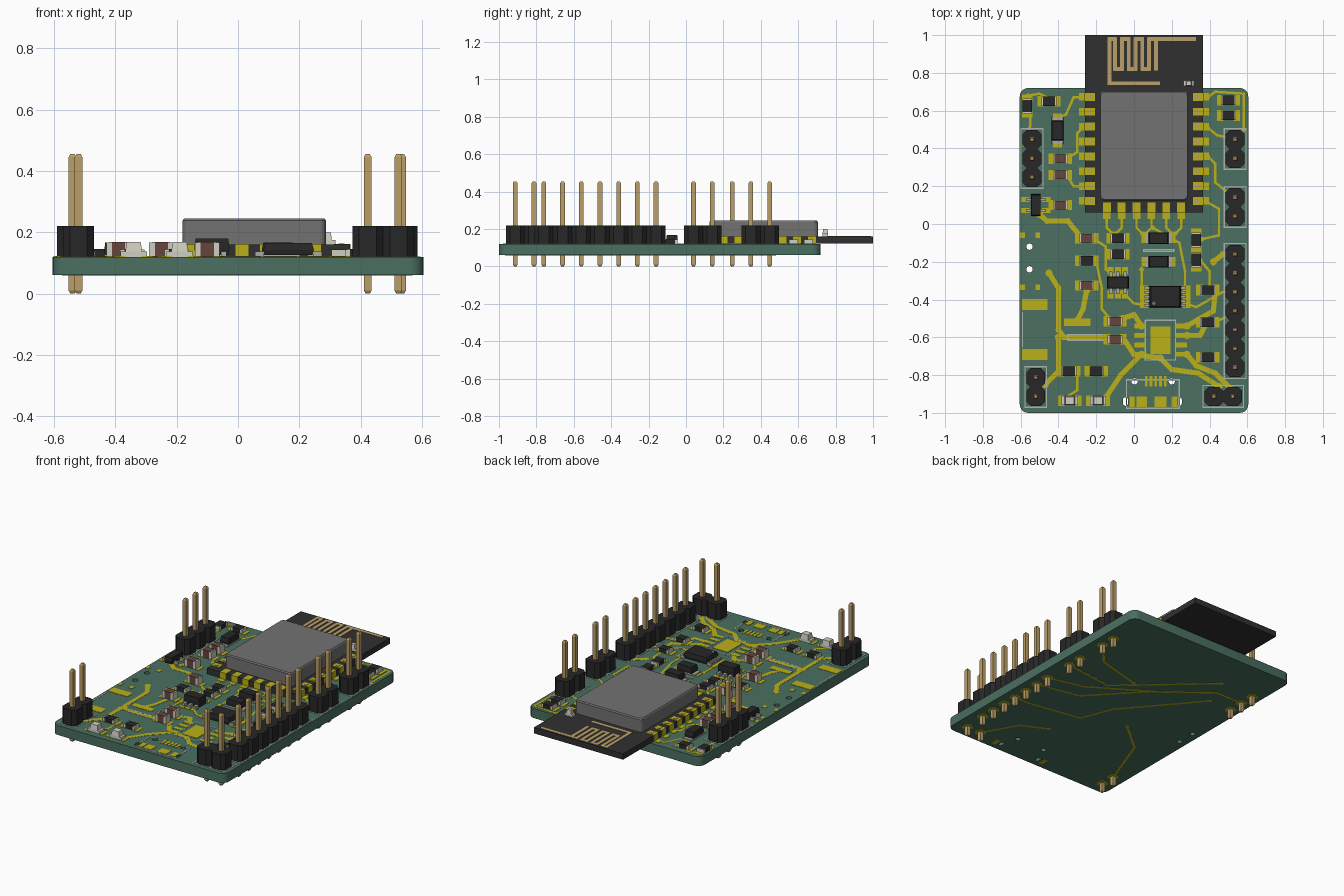
import bpy, bmesh
from math import sin, cos, pi
from mathutils import Vector

if "Cube" in bpy.data.objects:
    bpy.data.objects.remove(bpy.data.objects["Cube"])

COL = dict(green=(.069, .162, .117), copper=(.5, .44, .01), gold=(.5, .35, .14),
           black=(.02, .02, .02), dark=(.03, .03, .03), can=(.17, .17, .17),
           white=(.62, .62, .54), brown=(.13, .06, .045), silk=(.42, .47, .43), steel=(.4, .4, .38))
MATS = {}
for key, c in COL.items():
    MATS[key] = bpy.data.materials.new(key)
    MATS[key].diffuse_color = (*c, 1)

BOT, TOP = .06, .12   # board faces
MOD = .16             # radio module top face


def finish(bm, name, mat):
    bmesh.ops.recalc_face_normals(bm, faces=bm.faces)
    me = bpy.data.meshes.new(name)
    bm.to_mesh(me)
    bm.free()
    ob = bpy.data.objects.new(name, me)
    bpy.context.collection.objects.link(ob)
    me.materials.append(MATS[mat])


def prism(bm, pts, levels):
    """Stack of outlines: levels are (z, scale about centre)."""
    c = sum((Vector(p) for p in pts), Vector((0, 0))) / len(pts)
    rings = []
    for z, s in levels:
        rings.append([bm.verts.new((*(c + (Vector(p) - c) * s), z)) for p in pts])
    for a, b in zip(rings, rings[1:]):
        for i in range(len(pts)):
            j = (i + 1) % len(pts)
            bm.faces.new((a[i], a[j], b[j], b[i]))
    bm.faces.new(rings[0][::-1])
    bm.faces.new(rings[-1])


def rect(x, y, sx, sy, r=0, n=1):
    """Rectangle outline; r rounds (n > 1) or chamfers (n = 1) the corners."""
    out = []
    for k, (u, v) in enumerate(((1, 1), (-1, 1), (-1, -1), (1, -1))):
        if not r:
            out.append((x + u * sx / 2, y + v * sy / 2))
            continue
        for i in range(n + 1):
            a = (k + i / n) * pi / 2
            out.append((x + u * (sx / 2 - r) + r * cos(a), y + v * (sy / 2 - r) + r * sin(a)))
    return out


def disc(x, y, r, n=10):
    return [(x + r * cos(2 * pi * i / n), y + r * sin(2 * pi * i / n)) for i in range(n)]


def box(bm, x, y, sx, sy, z0, z1, top=1):
    prism(bm, rect(x, y, sx, sy), [(z0, 1), (z1, top)])


def trace(bm, pts, w, z0, z1, via=True):
    for a, b in zip(pts, pts[1:]):
        a, b = Vector(a), Vector(b)
        d = (b - a).normalized()
        n = Vector((-d.y, d.x)) * w / 2
        d *= w * .4
        prism(bm, [a - d - n, b + d - n, b + d + n, a - d + n], [(z0, 1), (z1, 1)])
    if via:
        for p in (pts[0], pts[-1]):
            prism(bm, disc(*p, w * .5 + .006), [(z0, 1), (z1, 1)])


# Board with round drill holes and connector slots
cu = bpy.data.curves.new("board", 'CURVE')
cu.dimensions, cu.fill_mode, cu.extrude = '2D', 'BOTH', (TOP - BOT) / 2
outlines = [rect(0, -.14, 1.21, 1.72, .045, 5)]
outlines += [disc(x, y, .017, 12) for x, y in ((-.553, -.12), (-.553, -.24), (.003, -.833), (.2, -.833))]
outlines += [rect(x, -.94, .026, .045, .0125, 4) for x in (-.045, .24)]
for pts in outlines:
    sp = cu.splines.new('POLY')
    sp.points.add(len(pts) - 1)
    for p, q in zip(sp.points, pts):
        p.co = (*q, 0, 1)
    sp.use_cyclic_u = True
tmp = bpy.data.objects.new("board_outline", cu)
bpy.context.collection.objects.link(tmp)
me = bpy.data.meshes.new_from_object(tmp.evaluated_get(bpy.context.evaluated_depsgraph_get()))
bpy.data.objects.remove(tmp)
board = bpy.data.objects.new("circuit_board", me)
board.location.z = (TOP + BOT) / 2
bpy.context.collection.objects.link(board)
me.materials.clear()
me.materials.append(MATS['green'])

# Pin headers: first pin x, y, count, step direction
HEADERS = [(-.54, .247, 3, 0, 1), (-.52, -.913, 2, 0, 1), (.535, .347, 2, 0, 1),
           (.535, .04, 2, 0, 1), (.535, -.76, 7, 0, 1), (.423, -.913, 2, 1, 0)]
pins, rings, silk = bmesh.new(), bmesh.new(), bmesh.new()
for k, (x0, y0, n, dx, dy) in enumerate(HEADERS):
    bm = bmesh.new()
    for i in range(n):
        x, y = x0 + i * dx * .1, y0 + i * dy * .1
        prism(bm, rect(x, y, .1, .1, .022), [(TOP, 1), (.22, 1)])
        prism(pins, rect(x, y, .025, .025), [(0, .55), (.01, 1), (.445, 1), (.455, .55)])
        prism(rings, disc(x, y, .034, 16), [(BOT - .0012, 1), (BOT, 1)])
    finish(bm, f"header_block_{k + 1}", 'black')
    cx, cy = x0 + dx * (n - 1) * .05, y0 + dy * (n - 1) * .05
    edge = rect(cx, cy, .115 + dx * (n - 1) * .1, .115 + dy * (n - 1) * .1)
    trace(silk, edge + edge[:1], .006, TOP, TOP + .0015, False)
finish(pins, "header_pins", 'gold')
finish(rings, "bottom_pin_pads", 'copper')

# Radio module: carrier, shield can, antenna, edge pads, indicator
bm = bmesh.new()
box(bm, .053, .53, .625, .94, TOP + .003, MOD)
finish(bm, "module_carrier", 'dark')
bm = bmesh.new()
prism(bm, rect(.053, .415, .468, .58, .02, 4), [(MOD, 1), (.238, 1), (.245, .98)])
finish(bm, "module_shield", 'can')
bm = bmesh.new()
zig = [(-.13, .98)]
for i in range(7):
    x = -.1 + i * .036
    zig += [(x, .98), (x, .82)] if i % 2 == 0 else [(x, .82), (x, .98)]
for path in ([(.13, .745), (-.13, .745), (-.13, .98)], zig, [(.116, .82), (.116, .98), (.32, .98)]):
    trace(bm, path, .02, MOD, MOD + .002, False)
finish(bm, "module_antenna", 'gold')
pads, holes, copper = bmesh.new(), bmesh.new(), bmesh.new()
for i in range(8):
    y = .122 + i * .0787
    for s in (-1, 1):
        x = .053 + s * .3125
        box(pads, x - s * .026, y, .056, .042, TOP, MOD + .002)
        box(holes, x - s * .028, y, .02, .02, MOD, MOD + .004)
        box(copper, x + s * .015, y, .035, .04, TOP, TOP + .002)
for i in range(6):
    x = -.144 + i * .0787
    box(pads, x, .085, .042, .056, TOP, MOD + .002)
    box(copper, x, .045, .04, .035, TOP, TOP + .002)
    trace(copper, [(x, .04), (x, -.02), (x + .03 * (-1) ** i, -.05)], .012, TOP, TOP + .001)
finish(pads, "module_edge_pads", 'copper')
finish(holes, "module_pad_centres", 'gold')
bm = bmesh.new()
box(bm, .29, .745, .055, .03, MOD, .175)
box(bm, .29, .745, .032, .03, .175, .2, .8)
finish(bm, "module_indicator", 'white')

# Chip resistors and capacitors: x, y, upright flag
RES = [(-.45, .65, 0), (-.565, .625, 1), (-.25, -.195, 0), (-.085, -.075, 0), (-.085, -.16, 0),
       (.33, -.085, 1), (.33, -.19, 1), (.39, -.35, 0), (.39, -.52, 0), (.39, -.705, 0),
       (-.345, -.78, 0), (-.2, -.78, 0), (.5, .655, 0), (.5, .575, 0)]
CAP = [(-.39, .345, 0), (-.39, .26, 0), (-.39, .1, 0), (-.25, -.075, 0), (-.25, -.325, 0),
       (-.1, -.515, 0), (-.1, -.61, 0)]


def chips(name, places, mat, h, length, width, end):
    body, ends = bmesh.new(), bmesh.new()
    for x, y, up in places:
        def put(bm, off, l, w, z):
            box(bm, x + (0 if up else off), y + (off if up else 0), w if up else l, l if up else w, TOP, z)
        put(body, 0, length - end, width, TOP + h)
        for s in (-1, 1):
            put(ends, s * (length - end) / 2, end, width + .001, TOP + h - .001)
            put(copper, s * (length / 2 + .004), .036, width + .008, TOP + .002)
    finish(body, name + "_bodies", mat)
    finish(ends, name + "_ends", 'white')


chips("resistor", RES, 'black', .025, .079, .049, .014)
chips("capacitor", CAP, 'brown', .048, .079, .046, .018)

# Diodes: tapered bodies with flat end leads
bm, leads = bmesh.new(), bmesh.new()
for x, y, up in ((.13, -.075, 0), (.13, -.2, 0), (-.405, .495, 1)):
    a, b = (.062, .105) if up else (.105, .062)
    prism(bm, rect(x, y, a, b), [(TOP + .003, .93), (.143, 1), (.167, .9)])
    box(leads, x, y, a if up else .145, .145 if up else b, TOP, TOP + .008, .98)
    for s in (-1, 1):
        box(copper, x + (0 if up else s * .065), y + (s * .065 if up else 0), .05, .05, TOP, TOP + .002)
finish(bm, "diode_bodies", 'black')

# Small ICs: x, y, size, top, lead count per side, lead axis (0: x sides, 1: y sides)
for k, (x, y, sx, sy, top, n, ax) in enumerate(((.165, -.385, .165, .115, .165, 5, 0),
                                                (-.085, -.31, .115, .065, .18, 3, 1),
                                                (-.52, .1, .052, .115, .165, 2, 0))):
    bm = bmesh.new()
    prism(bm, rect(x, y, sx, sy), [(TOP + .006, .94), ((TOP + top) / 2, 1), (top, .92)])
    finish(bm, f"chip_body_{k + 1}", 'black')
    span = sx if ax else sy
    for i in range(n):
        t = ((i + .5) / n - .5) * span
        for s in (-1, 1):
            d = s * ((sy if ax else sx) / 2 + .012)
            px, py, w, l = (x + t, y + d, .018, .03) if ax else (x + d, y + t, .03, .014)
            box(leads, px, py, w, l, TOP, TOP + .018)
            e = s * .018
            box(copper, px + (0 if ax else e), py + (e if ax else 0), w + .014, l + .012, TOP, TOP + .002)
bm = bmesh.new()
prism(bm, disc(.105, -.42, .009, 12), [(.164, 1), (.1665, 1)])
finish(bm, "chip_index_mark", 'can')
finish(leads, "component_leads", 'steel')

# Status lights
bm = bmesh.new()
for x in (-.34, -.19):
    box(bm, x, -.935, .085, .048, TOP, .138)
    box(bm, x, -.935, .055, .048, .138, .168, .82)
    for s in (-1, 1):
        box(copper, x + s * .045, -.935, .036, .055, TOP, TOP + .002)
finish(bm, "status_lights", 'white')

# Bare copper pads: x, y, width, depth
PADS = [(-.525, -.425, .135, .058), (-.525, -.69, .135, .058), (-.3, -.52, .14, .04),
        (.14, -.615, .105, .145), (.04, -.94, .055, .055), (.14, -.94, .065, .055), (.215, -.94, .035, .055),
        (-.01, -.94, .03, .055), (-.59, -.06, .025, .03), (-.51, -.06, .025, .03),
        (-.59, -.335, .025, .03), (-.51, -.335, .025, .03)]
for p in PADS:
    box(copper, *p, TOP, TOP + .002)
for i in range(5):
    box(copper, .065 + i * .025, -.833, .014, .055, TOP, TOP + .002)
for i in range(4):
    for s in (-1, 1):
        box(copper, .14 + s * .11, -.54 - i * .05, .06, .025, TOP, TOP + .002)

# Routed traces
WIDE = [[(-.5, .05), (-.46, .015), (-.35, .015), (-.28, -.07)], [(-.45, -.26), (-.4, -.34), (-.4, -.56), (-.37, -.6), (-.18, -.6)],
        [(-.4, -.6), (-.4, -.78), (-.47, -.85)], [(-.25, -.35), (-.27, -.45), (-.3, -.51)],
        [(.28, -.69), (.33, -.75), (.43, -.79), (.52, -.88)], [(.04, -.69), (-.07, -.8), (-.15, -.92)],
        [(-.06, -.6), (0, -.69), (.14, -.71)], [(.28, -.59), (.35, -.59), (.38, -.53)],
        [(.42, -.2), (.47, -.16), (.53, -.16)], [(-.06, -.5), (0, -.48), (.04, -.54)],
        [(.28, -.54), (.42, -.46), (.43, -.36)], [(.14, -.71), (.2, -.77), (.34, -.79), (.45, -.86)]]
THIN = [[(-.56, .68), (-.5, .69), (-.42, .65)], [(-.27, .67), (-.32, .67), (-.36, .58), (-.4, .56)],
        [(-.27, .51), (-.3, .48), (-.3, .38), (-.35, .35)], [(-.27, .2), (-.32, .2), (-.35, .25)],
        [(.39, .67), (.43, .7), (.58, .69), (.58, .5)], [(.39, .51), (.44, .47), (.53, .45)],
        [(.39, .36), (.43, .32), (.43, .22), (.53, .14)], [(.38, .12), (.45, .08), (.45, -.06), (.36, -.08)],
        [(.1, -.02), (.24, -.1), (.27, -.25), (.27, -.34)], [(-.21, -.08), (-.15, -.12), (-.15, -.24), (-.11, -.27)],
        [(-.06, -.36), (0, -.42), (.06, -.43)], [(-.2, -.2), (-.17, -.34), (-.17, -.45), (-.13, -.5)],
        [(.35, -.19), (.4, -.25), (.4, -.33)], [(.43, -.52), (.47, -.5), (.53, -.46)],
        [(.04, -.24), (.04, -.34), (.07, -.36)], [(-.55, .58), (-.55, .52), (-.58, .42)],
        [(.27, -.42), (.33, -.44), (.47, -.36), (.53, -.36)], [(-.3, -.78), (-.3, -.88), (-.38, -.93)]]
for w, group in ((.027, WIDE), (.013, THIN)):
    for path in group:
        trace(copper, path, w, TOP, TOP + .001)
finish(copper, "top_copper", 'copper')

# Underside traces and slot pads
bm = bmesh.new()
for path in ([(-.52, -.81), (-.39, -.46), (-.2, -.3)], [(.535, -.16), (.3, -.1), (-.1, .15), (-.35, .35), (-.54, .35)],
             [(.535, -.46), (.42, -.46), (.08, -.4), (0, -.2), (-.38, .25)], [(.535, .04), (.2, 0), (-.3, .45)],
             [(.535, -.26), (.25, -.2), (-.05, .12)], [(.42, -.91), (.3, -.7), (.14, -.62)],
             [(.535, .35), (.4, .2), (.1, .12)]):
    trace(bm, path, .014, BOT - .001, BOT)
for x in (-.085, .28):
    box(bm, x, -.94, .03, .055, BOT - .001, BOT)
finish(bm, "bottom_copper", 'copper')

# Printed outlines
for x, y, a, b in ((.14, -.615, .16, .21), (.1, -.9, .28, .15), (-.25, -.6, .2, .03), (.13, -.14, .16, .01)):
    edge = rect(x, y, a, b)
    trace(silk, edge + edge[:1], .007, TOP, TOP + .0015, False)
trace(silk, [(-.59, -.47), (-.59, -.65)], .007, TOP, TOP + .0015, False)
finish(silk, "printed_outlines", 'silk')

for m in bpy.data.materials:
    if m.users and not m.is_grease_pencil:
        m.use_nodes = True
        m.node_tree.nodes["Principled BSDF"].inputs["Base Color"].default_value = m.diffuse_color
